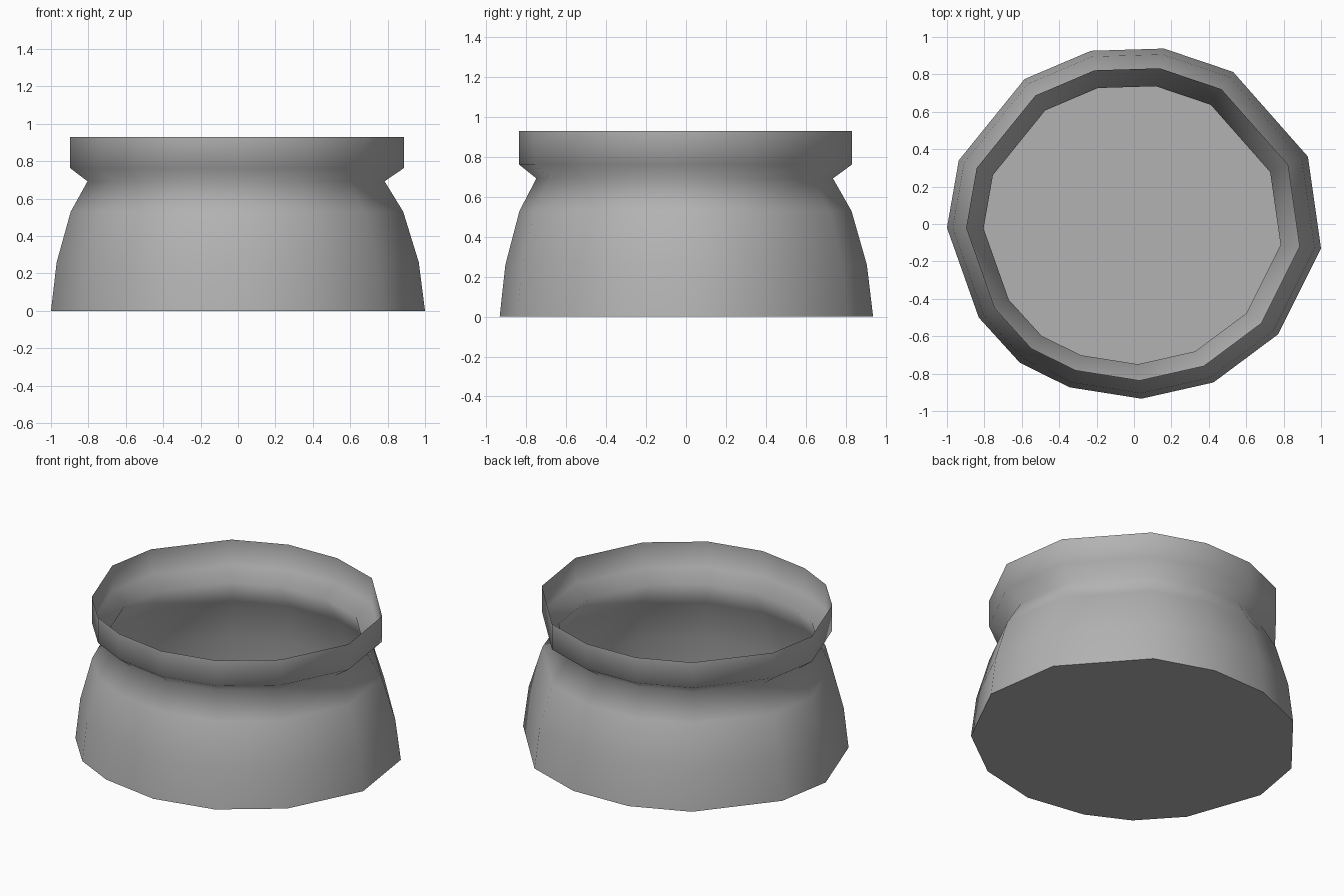
import bpy, bmesh

if "Cube" in bpy.data.objects:
    bpy.data.objects.remove(bpy.data.objects["Cube"])

# Irregular 14-sided footprint, counter-clockwise seen from above
outline = [
    (0.16, 0.938), (-0.23, 0.926), (-0.585, 0.775), (-0.937, 0.34),
    (-1.0, -0.02), (-0.83, -0.5), (-0.61, -0.742), (-0.345, -0.873),
    (0.04, -0.934), (0.425, -0.847), (0.77, -0.59), (1.0, -0.13),
    (0.93, 0.36), (0.53, 0.813),
]

# Side profile: (height, scale of the footprint)
profile = [(0.0, 1.0), (0.26, 0.968), (0.53, 0.889),
           (0.693, 0.794), (0.763, 0.892), (0.93, 0.892)]
pivot_x, pivot_y = -0.05, -0.04

# Open pot: stacked rings, narrow neck and upright collar
bm = bmesh.new()
rings = []
for z, s in profile:
    rings.append([bm.verts.new((pivot_x + (x - pivot_x) * s,
                                pivot_y + (y - pivot_y) * s, z))
                  for x, y in outline])

n = len(outline)
for low, high in zip(rings, rings[1:]):
    for i in range(n):
        j = (i + 1) % n
        face = bm.faces.new((low[i], low[j], high[j], high[i]))
        face.smooth = True

# Flat closed base with a crisp edge
base = bm.faces.new(list(reversed(rings[0])))
base.smooth = False
for edge in base.edges:
    edge.smooth = False

mesh = bpy.data.meshes.new("pot")
bm.to_mesh(mesh)
bm.free()
pot = bpy.data.objects.new("pot", mesh)
bpy.context.collection.objects.link(pot)

# Darker grey surface
grey = bpy.data.materials.new("dark_grey")
grey.diffuse_color = (0.45, 0.45, 0.45, 1.0)
grey.use_nodes = True
grey.node_tree.nodes["Principled BSDF"].inputs["Base Color"].default_value = grey.diffuse_color
mesh.materials.append(grey)
